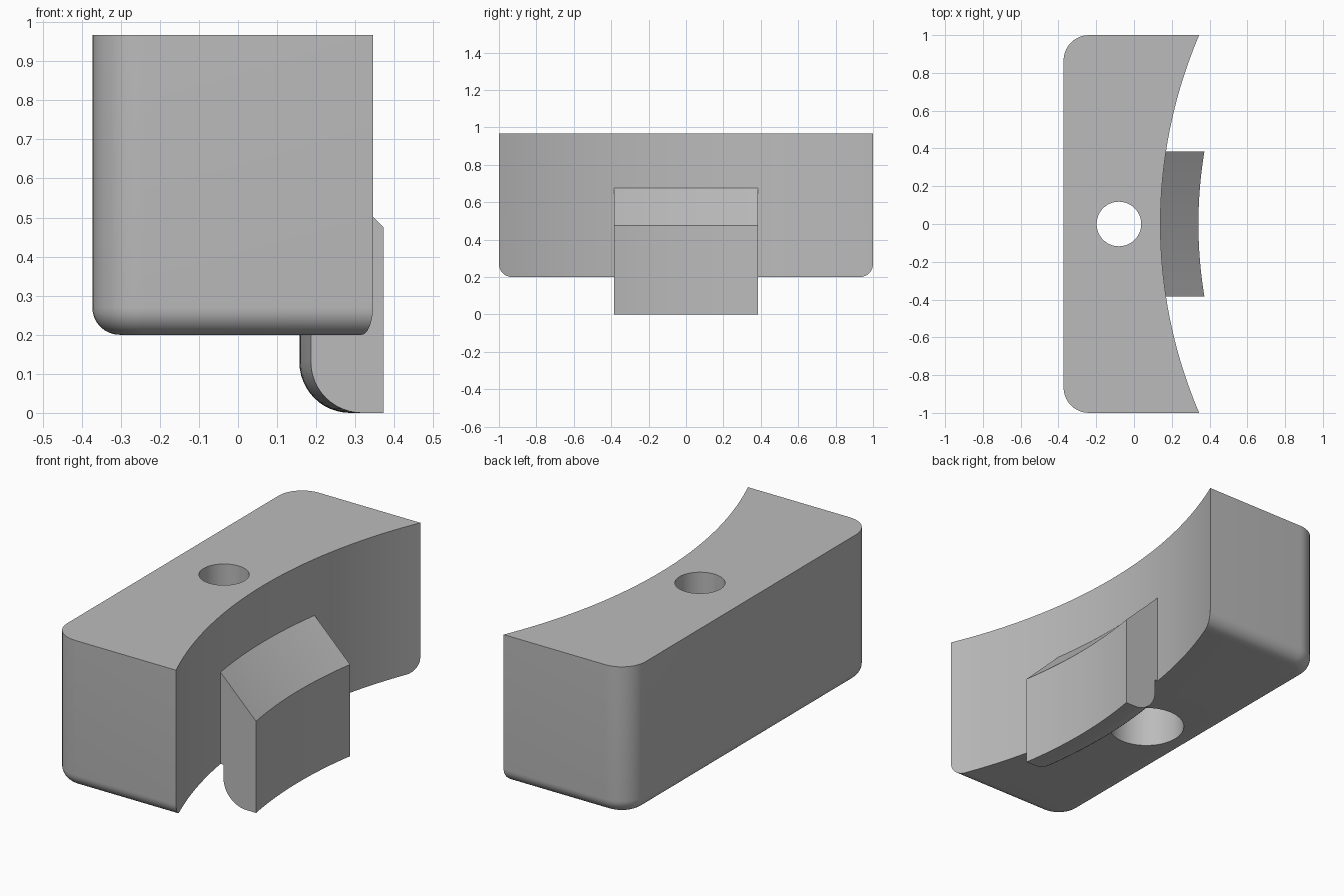
import bpy, bmesh, math

cube = bpy.data.objects.get("Cube")
if cube:
    bpy.data.objects.remove(cube, do_unlink=True)

# Shared dimensions
AXIS_X, ARC_R = 2.68, 2.54
BOTTOM, TOP = 0.2, 0.967
BACK = -0.373

grey = bpy.data.materials.new("plain grey")
grey.use_nodes = True
grey.diffuse_color = (0.5, 0.5, 0.5, 1)
grey.node_tree.nodes["Principled BSDF"].inputs["Base Color"].default_value = (0.5, 0.5, 0.5, 1)


def make_object(name, bm):
    bmesh.ops.recalc_face_normals(bm, faces=bm.faces)
    mesh = bpy.data.meshes.new(name)
    bm.to_mesh(mesh)
    bm.free()
    mesh.materials.append(grey)
    obj = bpy.data.objects.new(name, mesh)
    bpy.context.collection.objects.link(obj)
    return obj


def activate(obj):
    bpy.ops.object.select_all(action='DESELECT')
    obj.select_set(True)
    bpy.context.view_layer.objects.active = obj


def cut_cylinder(obj, x, radius, z0, z1, sides):
    bm = bmesh.new()
    bmesh.ops.create_cone(bm, cap_ends=True, segments=sides,
                          radius1=radius, radius2=radius, depth=z1 - z0)
    bmesh.ops.translate(bm, verts=bm.verts, vec=(x, 0, (z0 + z1) / 2))
    cutter = make_object("cutter", bm)
    cutter.hide_render = True
    mod = obj.modifiers.new("cut", 'BOOLEAN')
    mod.operation, mod.solver, mod.object = 'DIFFERENCE', 'EXACT', cutter
    activate(obj)
    bpy.ops.object.modifier_apply(modifier=mod.name)
    bpy.data.objects.remove(cutter, do_unlink=True)


def smooth(obj):
    activate(obj)
    bpy.ops.object.shade_smooth_by_angle(angle=math.radians(30))


# Body: block with rounded back corners and rounded bottom rim
bm = bmesh.new()
bmesh.ops.create_cube(bm, size=1)
for v in bm.verts:
    v.co = (0.6 if v.co.x > 0 else BACK,
            math.copysign(1, v.co.y),
            TOP if v.co.z > 0 else BOTTOM)
corners = [e for e in bm.edges
           if all(v.co.x < 0 for v in e.verts)
           and abs(e.verts[0].co.z - e.verts[1].co.z) > 0.1]
bmesh.ops.bevel(bm, geom=corners, offset=0.135, segments=10, profile=0.5, affect='EDGES')
rim = [e for e in bm.edges
       if all(v.co.z < BOTTOM + 0.001 for v in e.verts)
       and not all(v.co.x > 0.59 for v in e.verts)]
bmesh.ops.bevel(bm, geom=rim, offset=0.07, segments=8, profile=0.5, affect='EDGES')
body = make_object("body", bm)

# Concave front, through hole and wider counterbore from below
cut_cylinder(body, AXIS_X, ARC_R, -0.5, 1.5, 256)
cut_cylinder(body, -0.08, 0.118, 0, 1.2, 64)
cut_cylinder(body, -0.08, 0.186, 0, 0.6, 64)
smooth(body)

# Curved tab: one profile carried along the concave arc, with flat ends
round_r = 0.13
profile = [(0.10, 0.675), (0.14, 0.675), (0.341, 0.475), (0.341, 0)]
for i in range(13):
    a = math.pi / 2 * i / 12
    profile.append((0.157 + round_r * (1 - math.sin(a)), round_r * (1 - math.cos(a))))
profile += [(0.157, BOTTOM), (0.14, BOTTOM), (0.10, 0.3)]

bm = bmesh.new()
steps, half = 24, 0.385
rows = []
for s in range(steps + 1):
    y = half * (2 * s / steps - 1)
    rows.append([bm.verts.new((AXIS_X - math.sqrt((AXIS_X - x) ** 2 - y * y), y, z))
                 for x, z in profile])
n = len(profile)
for a, b in zip(rows, rows[1:]):
    for i in range(n):
        j = (i + 1) % n
        bm.faces.new((a[i], a[j], b[j], b[i]))
bm.faces.new(rows[0])
bm.faces.new(rows[-1][::-1])
smooth(make_object("tab", bm))
